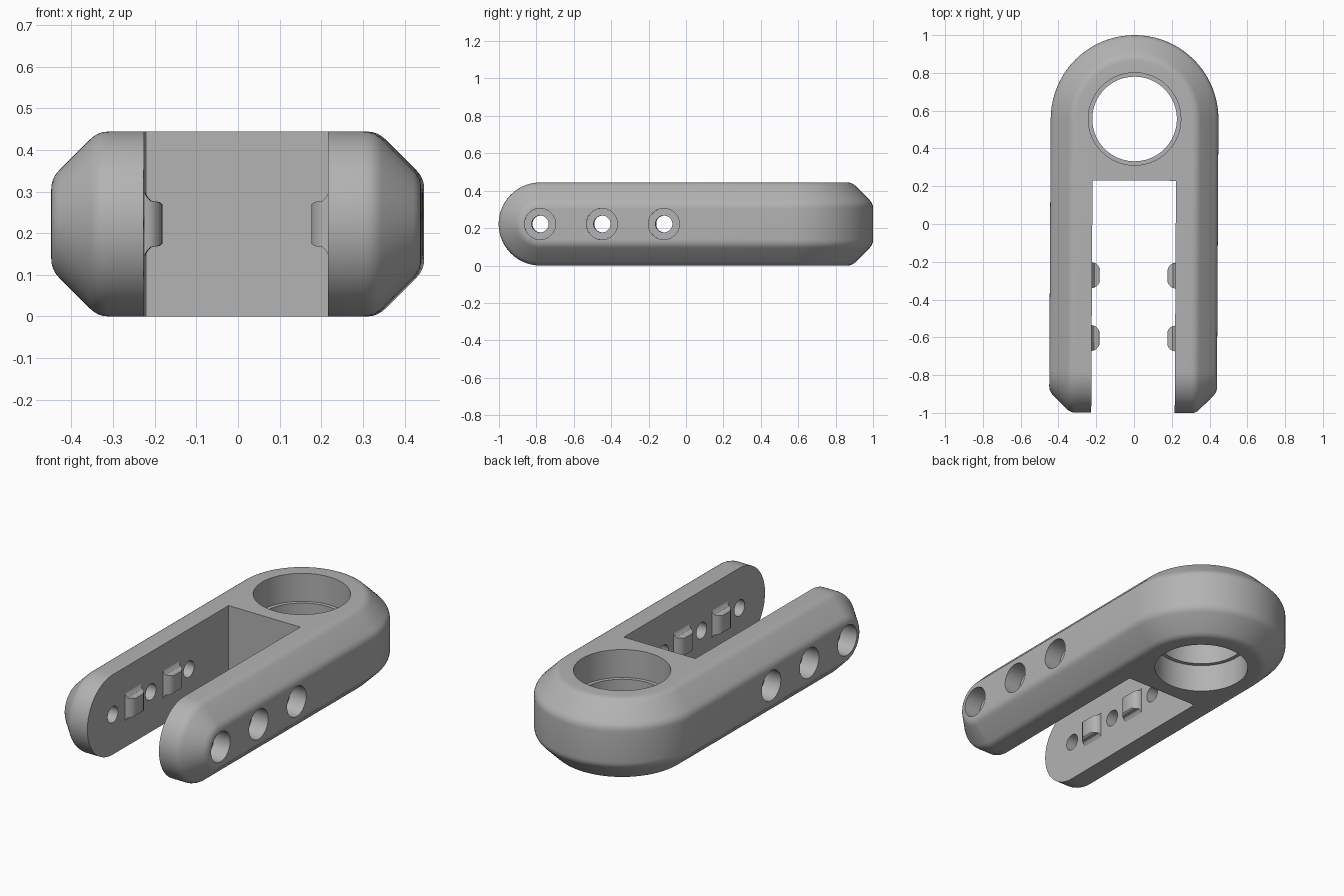
import bpy, bmesh, math
from mathutils import Matrix, Vector

old = bpy.data.objects.get("Cube")
if old:
    bpy.data.objects.remove(old, do_unlink=True)

HALF_W, HALF_H = 0.444, 0.222      # half width and half height of the body
RING_Y, TIP_Y = 0.556, -0.778      # centres of the rounded back and front ends
SLOT = 0.221                       # half width of the slot
TILT = Matrix.Rotation(-0.0055, 4, "Z")

grey = bpy.data.materials.new("plain_grey")
grey.use_nodes = True
colour = (0.45, 0.45, 0.45, 1)
grey.diffuse_color = colour
grey.node_tree.nodes["Principled BSDF"].inputs["Base Color"].default_value = colour


def finish(name, bm):
    bmesh.ops.recalc_face_normals(bm, faces=bm.faces)
    mesh = bpy.data.meshes.new(name)
    bm.to_mesh(mesh)
    bm.free()
    mesh.materials.append(grey)
    obj = bpy.data.objects.new(name, mesh)
    bpy.context.collection.objects.link(obj)
    return obj


def loft(name, rings):
    """Closed solid through rings that have equal point counts."""
    bm = bmesh.new()
    loops = [[bm.verts.new(p) for p in ring] for ring in rings]
    count = len(loops[0])
    for a, b in zip(loops, loops[1:]):
        for i in range(count):
            j = (i + 1) % count
            bm.faces.new((a[i], a[j], b[j], b[i]))
    bm.faces.new(loops[0])
    bm.faces.new(loops[-1])
    return finish(name, bm)


def turned(name, steps, matrix, sides=64):
    """Turned solid about local z from (radius, height) steps."""
    return loft(name, [[matrix @ Vector((r * math.cos(math.tau * i / sides),
                                         r * math.sin(math.tau * i / sides), z))
                        for i in range(sides)] for r, z in steps])


def cut(target, cutter):
    mod = target.modifiers.new("cut", "BOOLEAN")
    mod.operation, mod.solver, mod.object = "DIFFERENCE", "EXACT", cutter
    bpy.context.view_layer.objects.active = target
    bpy.ops.object.modifier_apply(modifier=mod.name)
    bpy.data.objects.remove(cutter, do_unlink=True)


def rounded(corner, before, after, reach=0.026, steps=4):
    """Small curve that softens a profile corner."""
    c = Vector(corner)
    a = c + (Vector(before) - c).normalized() * reach
    b = c + (Vector(after) - c).normalized() * reach
    return [a * (1 - t) ** 2 + c * 2 * t * (1 - t) + b * t * t
            for t in (i / steps for i in range(steps + 1))]


# Chamfered edge profile: distance from the middle plane, half height
low, high = (HALF_W, 0.11), (0.332, HALF_H)
profile = rounded(low, (HALF_W, 0), high) + rounded(high, low, (0, HALF_H))

# Body: convex skin over the rounded back and the two rounded leg tips
bm = bmesh.new()
ARC = 40
for d, h in profile:
    for i in range(ARC + 1):
        a = math.pi * i / ARC
        for side in (-1, 1):
            bm.verts.new((d * math.cos(a), RING_Y + d * math.sin(a), HALF_H + side * h))
            bm.verts.new((side * d, TIP_Y - h * math.sin(a), HALF_H + h * math.cos(a)))
bmesh.ops.remove_doubles(bm, verts=bm.verts, dist=1e-5)
bmesh.ops.convex_hull(bm, input=bm.verts)
bmesh.ops.dissolve_limit(bm, angle_limit=0.005, verts=bm.verts, edges=bm.edges)
body = finish("forked_body", bm)

# Slot between the legs
slot = loft("slot_cutter", [[(x, y, z) for x, y in
            ((-SLOT, -1.2), (SLOT, -1.2), (SLOT, 0.23), (-SLOT, 0.23))] for z in (-0.1, 0.6)])
cut(body, slot)

# Ring hole with a lip halfway down
BORE, LIP = 0.245, 0.224
cut(body, turned("ring_cutter", [(BORE, -0.1), (BORE, 0.155), (LIP, 0.155),
                                 (LIP, 0.289), (BORE, 0.289), (BORE, 0.6)],
                 Matrix.Translation((0, RING_Y, 0))))

# Stepped pin holes through both legs
HEAD, PIN = 0.083, 0.045
for y in (TIP_Y, -0.447, -0.116):
    for side in (-1, 1):
        place = Matrix.Translation((0, y, HALF_H)) @ Matrix.Rotation(side * math.pi / 2, 4, "Y")
        cut(body, turned("pin_cutter", [(PIN, 0.1), (PIN, 0.345), (HEAD, 0.345), (HEAD, 0.6)],
                         place, 40))

# Flared grip pegs on the inner walls: (reach, half length, half height)
peg_steps = [(-0.01, 0.068, 0.076), (0, 0.068, 0.076), (0.006, 0.067, 0.064),
             (0.014, 0.065, 0.056), (0.024, 0.06, 0.054), (0.034, 0.049, 0.053),
             (0.041, 0.036, 0.047)]
parts = [body]
for side, word in ((-1, "right"), (1, "left")):
    for y, spot in ((-0.605, "front"), (-0.272, "rear")):
        parts.append(loft(f"{word}_{spot}_peg",
                          [[(side * (SLOT - r), y + v * ly, HALF_H + w * hz)
                            for v, w in ((-1, -1), (1, -1), (1, 1), (-1, 1))]
                           for r, ly, hz in peg_steps]))

# Slight turn of the whole piece, then smooth shading with sharp edges kept
for obj in parts:
    obj.data.transform(TILT)
    bpy.ops.object.select_all(action="DESELECT")
    obj.select_set(True)
    bpy.context.view_layer.objects.active = obj
    bpy.ops.object.shade_smooth_by_angle(angle=math.radians(32))
